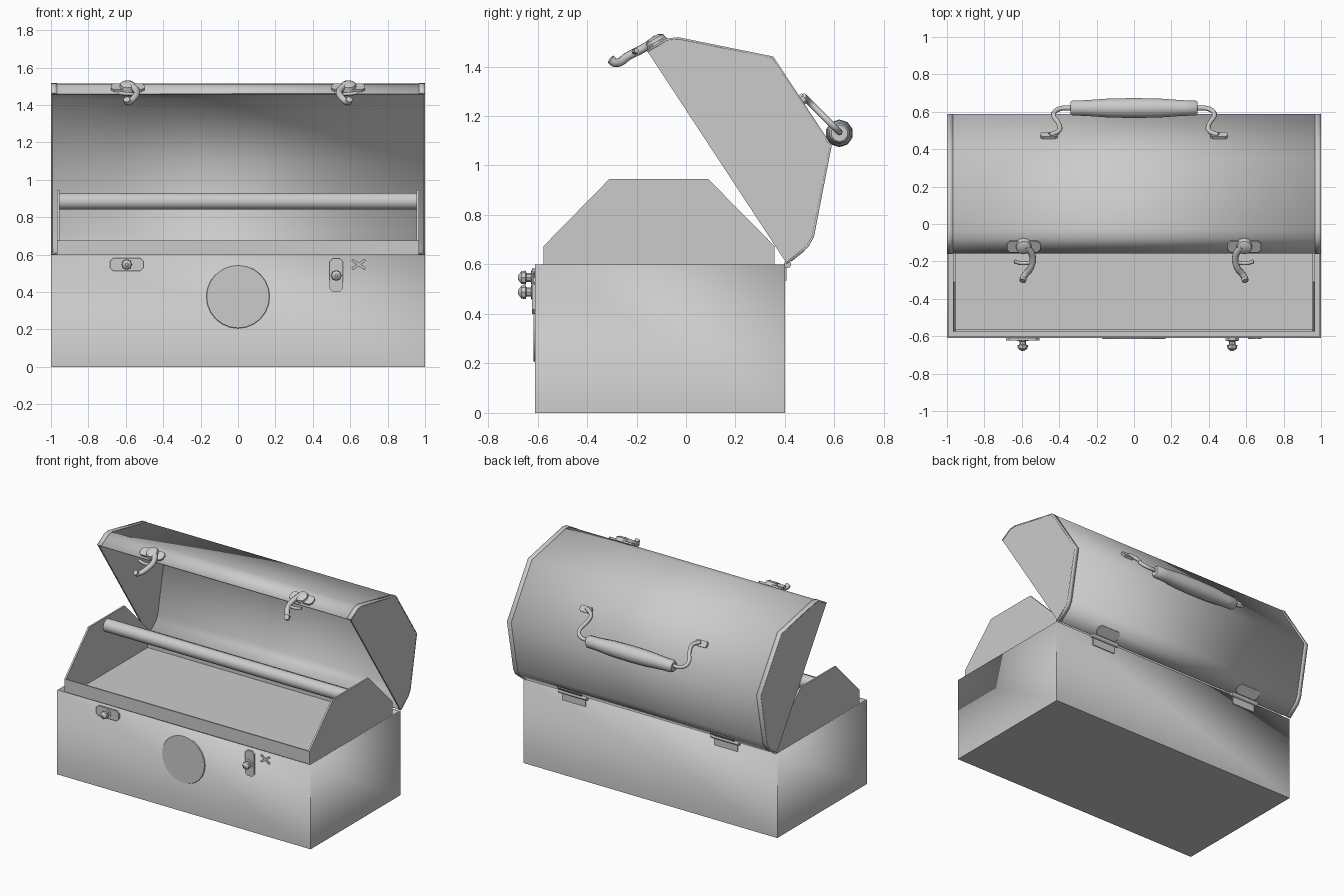
import bpy, bmesh, math
from mathutils import Vector, Matrix

cube = bpy.data.objects.get("Cube")
if cube:
    bpy.data.objects.remove(cube, do_unlink=True)

metal = bpy.data.materials.new("grey_metal")
metal.use_nodes = True
GREY = (0.6, 0.6, 0.6, 1)
metal.diffuse_color = GREY
metal.node_tree.nodes["Principled BSDF"].inputs["Base Color"].default_value = GREY


def finish(name, bm, angle=40):
    bmesh.ops.recalc_face_normals(bm, faces=bm.faces)
    mesh = bpy.data.meshes.new(name)
    bm.to_mesh(mesh)
    bm.free()
    obj = bpy.data.objects.new(name, mesh)
    bpy.context.collection.objects.link(obj)
    mesh.materials.append(metal)
    smooth(obj, angle)
    return obj


def smooth(obj, angle):
    bpy.ops.object.select_all(action="DESELECT")
    obj.select_set(True)
    bpy.context.view_layer.objects.active = obj
    bpy.ops.object.shade_smooth_by_angle(angle=math.radians(angle))


def box(name, lo, hi):
    bm = bmesh.new()
    bmesh.ops.create_cube(bm, size=1)
    for v in bm.verts:
        v.co = [l + (h - l) * (c + 0.5) for l, h, c in zip(lo, hi, v.co)]
    return finish(name, bm)


def prism(name, profile, x0, x1):
    """Closed (y, z) profile extruded along x."""
    bm = bmesh.new()
    face = bm.faces.new([bm.verts.new((x0, y, z)) for y, z in profile])
    new = bmesh.ops.extrude_face_region(bm, geom=[face])["geom"]
    bmesh.ops.translate(bm, vec=(x1 - x0, 0, 0),
                        verts=[g for g in new if isinstance(g, bmesh.types.BMVert)])
    return finish(name, bm)


def sheet(name, profile, x0, x1, thickness):
    """Open (y, z) profile as a thin bent sheet."""
    bm = bmesh.new()
    rows = [[bm.verts.new((x, y, z)) for x in (x0, x1)] for y, z in profile]
    for a, b in zip(rows, rows[1:]):
        bm.faces.new((a[0], a[1], b[1], b[0]))
    # face outward, away from the middle of the profile
    obj = finish(name, bm, 60)
    mod = obj.modifiers.new("thickness", "SOLIDIFY")
    mod.thickness = thickness
    mod.offset = 0
    return obj


def lathe(name, rings, origin, axis, sides=16, angle=40):
    """Turned part: (distance, radius) rings along an axis."""
    bm = bmesh.new()
    turn = Vector((0, 0, 1)).rotation_difference(Vector(axis)).to_matrix()
    loops = []
    for d, r in rings:
        loops.append([bm.verts.new(Vector(origin) + turn @ Vector(
            (r * math.cos(i * math.tau / sides), r * math.sin(i * math.tau / sides), d)))
            for i in range(sides)])
    for a, b in zip(loops, loops[1:]):
        for i in range(sides):
            j = (i + 1) % sides
            bm.faces.new((a[i], a[j], b[j], b[i]))
    bm.faces.new(loops[0])
    bm.faces.new(loops[-1])
    return finish(name, bm, angle)


def rod(name, points, radius):
    curve = bpy.data.curves.new(name, "CURVE")
    curve.dimensions = "3D"
    curve.bevel_depth = radius
    curve.bevel_resolution = 2
    curve.use_fill_caps = True
    curve.resolution_u = 4
    spline = curve.splines.new("BEZIER")
    spline.bezier_points.add(len(points) - 1)
    for bp, p in zip(spline.bezier_points, points):
        bp.co = p
        bp.handle_left_type = bp.handle_right_type = "AUTO"
    obj = bpy.data.objects.new(name, curve)
    bpy.context.collection.objects.link(obj)
    curve.materials.append(metal)
    bpy.ops.object.select_all(action="DESELECT")
    obj.select_set(True)
    bpy.context.view_layer.objects.active = obj
    bpy.ops.object.convert(target="MESH")
    smooth(bpy.context.object, 50)


def oval_plate(name, centre, half_len, half_wid, thick, u, v):
    """Plate with clipped corners; u is its long direction, v its short one."""
    u, v, c = Vector(u).normalized(), Vector(v).normalized(), Vector(centre)
    n = u.cross(v)
    bm = bmesh.new()
    corner = half_wid * 0.5
    outline = []
    for sx, sy in ((1, 1), (-1, 1), (-1, -1), (1, -1)):
        pair = [(sx * half_len, sy * (half_wid - corner)), (sx * (half_len - corner), sy * half_wid)]
        outline += pair if sx * sy > 0 else pair[::-1]
    face = bm.faces.new([bm.verts.new(c + u * a + v * b - n * thick / 2) for a, b in outline])
    new = bmesh.ops.extrude_face_region(bm, geom=[face])["geom"]
    bmesh.ops.translate(bm, vec=n * thick, verts=[g for g in new if isinstance(g, bmesh.types.BMVert)])
    finish(name, bm)


# Lower box: open shell
bm = bmesh.new()
bmesh.ops.create_cube(bm, size=1)
for v in bm.verts:
    v.co = (v.co.x * 2, -0.105 + v.co.y * 1.01, 0.3 + v.co.z * 0.6)
bmesh.ops.delete(bm, geom=[max(bm.faces, key=lambda f: f.calc_center_median().z)], context="FACES_ONLY")
body = finish("lower_box", bm)
mod = body.modifiers.new("wall", "SOLIDIFY")
mod.thickness = 0.012

# Lift-out tray with tall end plates and a carrying bar
box("tray_floor", (-0.96, -0.57, 0.54), (0.96, 0.355, 0.55))
box("tray_front", (-0.96, -0.575, 0.54), (0.96, -0.565, 0.675))
box("tray_back", (-0.96, 0.347, 0.54), (0.96, 0.357, 0.675))
END = [(-0.575, 0.54), (-0.575, 0.675), (-0.31, 0.945), (0.09, 0.945), (0.357, 0.675), (0.357, 0.54)]
for side, x in (("right", -0.967), ("left", 0.955)):
    prism(f"tray_end_{side}", END, x, x + 0.012)
lathe("tray_bar", [(0, 0.045), (1.91, 0.045)], (-0.955, -0.11, 0.885), (1, 0, 0), 20)

# Open lid: bent sheet, end plates and raised edge bands
LID = [(0.405, 0.607), (0.49, 0.675), (0.512, 0.715), (0.583, 1.08), (0.35, 1.435),
       (-0.03, 1.512), (-0.075, 1.507), (-0.155, 1.46)]
sheet("lid_shell", LID, -0.995, 0.995, 0.008)
band = [(0.25 + (y - 0.25) * 1.006, 1.07 + (z - 1.07) * 1.006) for y, z in LID]
for side, s in (("right", -1), ("left", 1)):
    prism(f"lid_end_{side}", LID, *sorted((s * 0.988, s * 0.999)))
    sheet(f"lid_band_{side}", band, *sorted((s * 0.968, s * 1.0)), 0.008)

# Round plate on the front
lathe("front_disc", [(0, 0.17), (0.007, 0.167)], (0, -0.609, 0.375), (0, -1, 0), 24)

# Catches on the box: one plate lies flat, the other stands upright
KNOB = [(0, 0.03), (0.01, 0.03), (0.012, 0.018), (0.03, 0.018), (0.033, 0.028), (0.05, 0.026), (0.064, 0.008)]
oval_plate("catch_plate_right", (-0.595, -0.615, 0.547), 0.09, 0.036, 0.014, (1, 0, 0), (0, 0, 1))
lathe("catch_knob_right", KNOB, (-0.595, -0.615, 0.547), (0, -1, 0), 8)
oval_plate("catch_plate_left", (0.525, -0.615, 0.49), 0.09, 0.036, 0.014, (0, 0, 1), (1, 0, 0))
lathe("catch_knob_left", KNOB, (0.525, -0.615, 0.488), (0, -1, 0), 8)
for i, s in enumerate((-1, 1)):
    oval_plate(f"cross_mark_{i}", (0.645, -0.612, 0.547), 0.042, 0.006, 0.008, (1, 0, s * 0.7), (-s * 0.7, 0, 1))

# Lid hooks, hinges and handle rods on both sides
for side, s in (("right", -1), ("left", 1)):
    oval_plate(f"hook_plate_{side}", (s * 0.59, -0.118, 1.49), 0.09, 0.033, 0.02, (1, 0, 0), (0, 0.87, 0.5))
    lathe(f"hook_pivot_{side}", [(0, 0.045), (0.025, 0.04), (0.035, 0.02)],
          (s * 0.59, -0.115, 1.49), (0, -0.5, 0.87), 12)
    rod(f"hook_arm_{side}", [(s * 0.575, -0.12, 1.51), (s * 0.543, -0.17, 1.475), (s * 0.55, -0.23, 1.445),
                             (s * 0.59, -0.285, 1.415), (s * 0.595, -0.305, 1.43)], 0.018)
    rod(f"hook_bar_{side}", [(s * 0.55, -0.205, 1.458), (s * 0.6, -0.21, 1.46), (s * 0.64, -0.2, 1.465)], 0.01)

    lathe(f"hinge_pin_{side}", [(0, 0.015), (0.22, 0.015)], (s * 0.6 - 0.11, 0.41, 0.6), (1, 0, 0), 10)
    box(f"hinge_leaf_{side}", (s * 0.6 - 0.09, 0.398, 0.535), (s * 0.6 + 0.09, 0.406, 0.598))
    oval_plate(f"hinge_lid_leaf_{side}", (s * 0.6, 0.45, 0.636), 0.09, 0.035, 0.008, (1, 0, 0), (0, 0.78, 0.62))

    path = [(0.33, 0.62), (0.40, 0.615), (0.43, 0.59), (0.40, 0.53), (0.40, 0.5), (0.45, 0.475)]
    rod(f"handle_rod_{side}", [(s * x, y, 1.755 - y) for x, y in path], 0.013)
    oval_plate(f"handle_foot_{side}", (s * 0.455, 0.472, 1.268), 0.045, 0.022, 0.02, (1, 0, 0), (0, 0.55, -0.83))

# Swollen handle grip
lathe("handle_grip", [(0, 0.034), (0.01, 0.042), (0.08, 0.044), (0.2, 0.053), (0.34, 0.056), (0.48, 0.053),
                      (0.6, 0.044), (0.67, 0.042), (0.68, 0.034)], (-0.34, 0.62, 1.13), (1, 0, 0), 10, 50)
